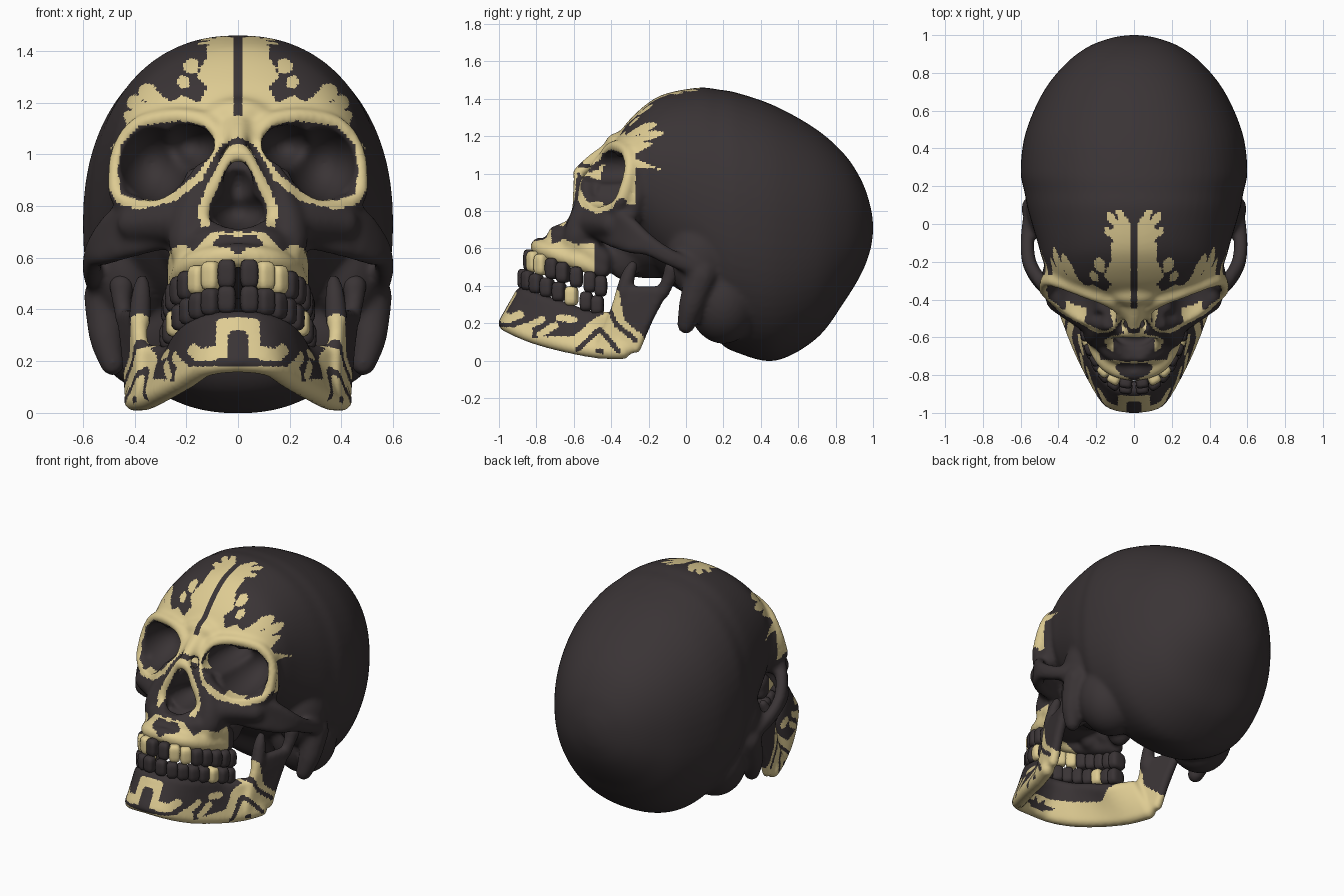
import bpy, bmesh, math
from mathutils import Vector, Matrix

if "Cube" in bpy.data.objects:
    bpy.data.objects.remove(bpy.data.objects["Cube"])

def material(name, rgb):
    m = bpy.data.materials.new(name)
    m.diffuse_color = (*rgb, 1)
    m.use_nodes = True
    m.node_tree.nodes["Principled BSDF"].inputs["Base Color"].default_value = m.diffuse_color
    return m
MATS = [material("charcoal bone", (.042, .034, .036)), material("pale gold", (.73, .6, .29))]

def sphere_template(n):
    bm = bmesh.new()
    bmesh.ops.create_icosphere(bm, subdivisions=n, radius=1)
    data = [v.co.copy() for v in bm.verts], [[v.index for v in f.verts] for f in bm.faces]
    bm.free()
    return data
SPHERES = {n: sphere_template(n) for n in (2, 3, 4)}

def spline(pts, n=8):
    """Catmull-Rom samples through tuples of any length."""
    P = [pts[0]] + list(pts) + [pts[-1]]
    return [[.5 * (2*b + (c-a)*t + (2*a-5*b+4*c-d)*t*t + (3*b-a-3*c+d)*t**3)
             for a, b, c, d in zip(P[i-1], P[i], P[i+1], P[i+2])]
            for i in range(1, len(P) - 2) for t in (k / n for k in range(n))] + [list(pts[-1])]

class Clay:
    """Collects mirrored lumps that are later fused into one surface."""
    def __init__(self):
        self.v, self.f, self.m = [], [], []
    def ball(self, c, s, mat=0, yaw=0, square=False):
        s = s if isinstance(s, tuple) else (s, s, s)
        verts, faces = SPHERES[3 if square else 4 if max(s) > .1 else 2]
        rot = Matrix.Rotation(yaw, 3, 'Z')
        for side in ((1, -1) if abs(c[0]) > .002 else (1,)):
            o = len(self.v)
            for q in verts:
                q = q / sum(abs(a)**4 for a in q)**.25 if square else q
                p = rot @ Vector((q.x*s[0], q.y*s[1], q.z*s[2])) + Vector(c)
                self.v.append((p.x*side, p.y, p.z))
            self.f += [[o+i for i in f[::side]] for f in faces]
            self.m += [mat] * len(faces)
    def tube(self, pts):
        for p in spline(pts):
            self.ball(p[:3], p[3])
    def sheet(self, a, b, r, across=9):
        for p, q in zip(spline(a), spline(b)):
            for k in range(across + 1):
                self.ball(Vector(p).lerp(Vector(q), k / across), r)
    def loft(self, rings):
        n, last = len(rings[0]), len(rings) - 1
        self.v += [p for r in rings for p in r]
        self.f += [[i*n+k, i*n+(k+1) % n, (i+1)*n+(k+1) % n, (i+1)*n+k] for i in range(last) for k in range(n)]
        self.f += [list(range(n))[::-1], list(range(last*n, last*n + n))]
        self.m += [0] * (last*n + 2)
    def build(self, name):
        me = bpy.data.meshes.new(name)
        me.from_pydata(self.v, [], self.f)
        for m in MATS:
            me.materials.append(m)
        me.polygons.foreach_set("material_index", self.m)
        me.polygons.foreach_set("use_smooth", [True] * len(me.polygons))
        ob = bpy.data.objects.new(name, me)
        bpy.context.scene.collection.objects.link(ob)
        return ob

def remesh(ob, size):
    m = ob.modifiers.new("fuse", 'REMESH')
    m.mode, m.voxel_size, m.use_smooth_shade = 'VOXEL', size, True

def bake_and_paint(ob, rule):
    sm = ob.modifiers.new("soften", 'SMOOTH')
    sm.factor, sm.iterations = .5, 8
    me = bpy.data.meshes.new_from_object(ob.evaluated_get(bpy.context.evaluated_depsgraph_get()))
    ob.modifiers.clear()
    ob.data = me
    me.materials.clear()
    for m in MATS:
        me.materials.append(m)
    for p in me.polygons:
        p.material_index = int(rule(abs(p.center.x), p.center.y, p.center.z))
        p.use_smooth = True

def inside(poly, u, v):
    return sum((b > v) != (d > v) and u < (c-a)*(v-b)/(d-b) + a
               for (a, b), (c, d) in zip(poly, poly[1:] + poly[:1])) % 2 == 1

def near(path, u, v, r):
    return any(math.hypot(u-a-t*(c-a), v-b-t*(d-b)) < r for (a, b), (c, d) in zip(path, path[1:])
               for t in [max(0, min(1, ((u-a)*(c-a) + (v-b)*(d-b)) / ((c-a)**2 + (d-b)**2)))])

# Braincase: y, top, bottom, half width, height of widest point
skull = Clay()
sections = [(-.37, 1.2, .8, .30, 1.0), (-.30, 1.29, .65, .425, .98), (-.2, 1.38, .52, .48, .95),
            (-.1, 1.43, .42, .51, .9), (.07, 1.46, .3, .56, .8), (.17, 1.45, .11, .58, .76), (.28, 1.43, .04, .6, .73),
            (.48, 1.36, .0, .575, .70), (.7, 1.235, .12, .48, .68), (.85, 1.1, .32, .36, .69),
            (.94, .96, .47, .24, .70), (.985, .83, .59, .12, .71), (1.0, .74, .68, .03, .71)]
def ring(y, top, bot, w, mid):
    trig = [[math.copysign(abs(t)**.9, t) for t in (math.cos(math.tau*k/64), math.sin(math.tau*k/64))] for k in range(64)]
    return [(w*c, y, mid + s*((top-mid) if s > 0 else (mid-bot))) for c, s in trig]
skull.loft([ring(*s) for s in spline(sections, 6)])
# Skull base, temple and ear bumps
for c, s in [((0, -.28, .86), (.42, .22, .22)), ((0, -.2, .68), (.3, .3, .24)), ((.42, .08, .55), (.15, .18, .22)),
             ((.35, .2, .32), (.2, .19, .23)), ((.17, -.33, .56), (.07, .1, .13)),
             ((0, -.58, .62), (.17, .18, .06)), ((0, -.45, .74), (.18, .14, .2)), ((0, -.36, 1.15), (.13, .075, .07))]:
    skull.ball(c, s)
skull.tube([(.51, .08, .45, .09), (.51, .03, .3, .07), (.485, -.0, .19, .05)])
# Eye socket rims and outer wall
skull.tube([(.07, -.45, 1.06, .04), (.13, -.405, 1.125, .04), (.25, -.365, 1.145, .035), (.38, -.315, 1.115, .035),
            (.45, -.3, 1.03, .035), (.472, -.325, .92, .035), (.455, -.365, .83, .037), (.35, -.44, .8, .04),
            (.22, -.51, .84, .04), (.13, -.53, .94, .04), (.07, -.45, 1.06, .04)])
skull.tube([(.42, -.25, 1.06, .045), (.445, -.26, .9, .045), (.42, -.3, .78, .06)])
# Nose bridge and opening rim
skull.tube([(0, -.43, 1.1, .055), (0, -.52, 1.05, .04), (0, -.575, 1.0, .035)])
skull.tube([(.03, -.575, 1.0, .03), (.08, -.58, .9, .03), (.13, -.585, .8, .03), (.13, -.62, .73, .03), (.03, -.7, .7, .03)])
# Upper jaw, cheekbone and cheek arch
skull.tube([(.1, -.5, .95, .05), (.17, -.54, .8, .07), (.19, -.57, .68, .085), (.17, -.6, .58, .07)])
skull.tube([(.2, -.5, .74, .1), (.3, -.45, .74, .085), (.4, -.4, .73, .07)])
skull.sheet([(.3, -.44, .79), (.42, -.375, .785), (.495, -.3, .735), (.555, -.2, .64), (.565, -.08, .56), (.55, .04, .51)],
            [(.27, -.45, .67), (.4, -.39, .64), (.505, -.3, .61), (.555, -.2, .595), (.565, -.08, .54), (.55, .04, .49)], .038)
skull.tube([(0, -.785, .61, .05), (.08, -.77, .6, .05), (.145, -.73, .585, .05), (.19, -.66, .56, .05),
            (.215, -.57, .53, .05), (.23, -.45, .485, .05)])
skull.tube([(0, -.69, .67, .05), (.09, -.68, .66, .06), (.16, -.62, .64, .06), (.2, -.52, .6, .07), (.22, -.45, .54, .06)])

# Hollows for eyes and nose
EYES = [((.19, -.42, 1.03), (.105, .25, .085)), ((.33, -.44, .965), (.135, .27, .145))]
hollow = Clay()
for c, s in EYES + [((0, -.62, .78), (.105, .22, .075)), ((0, -.62, .87), (.062, .2, .11))]:
    hollow.ball(c, s)
cutter = hollow.build("socket_cutter")
cutter.hide_render = True
remesh(cutter, .016)

# Painted areas seen from the front (x, z), the side (y, z) and the top (x, y)
ORBIT = [(.09, 1.06), (.13, 1.11), (.22, 1.13), (.38, 1.11), (.45, 1.04), (.465, .93), (.455, .85),
         (.38, .82), (.25, .85), (.15, .93), (.09, 1.02)]
MASK = [(.015, 1.15), (.015, 1.5), (.14, 1.5), (.12, 1.38), (.16, 1.3), (.12, 1.26), (.15, 1.2), (.22, 1.23),
        (.26, 1.2), (.32, 1.25), (.36, 1.24), (.35, 1.2), (.43, 1.22), (.41, 1.17), (.47, 1.16), (.46, 1.1),
        (.505, 1), (.505, .88), (.47, .81), (.38, .785), (.24, .82), (.14, .9), (.07, 1.03), (0, 1.07), (0, 1.15)]
NOSE = [(0, 1.04), (.04, 1.03), (.11, .9), (.16, .78), (.14, .72), (.11, .72), (.11, .8), (.06, .92), (.03, .97), (0, .97)]
FINGERS = [(.015, -.13), (.02, .0), (.07, .08), (.1, .08), (.085, .02), (.13, .07), (.15, .04), (.1, -.03),
           (.15, -.02), (.16, -.05), (.11, -.08), (.13, -.13)]
GUM = [(-.86, .63), (-.75, .65), (-.73, .7), (-.69, .69), (-.7, .63), (-.65, .65), (-.58, .62), (-.49, .63),
       (-.49, .42), (-.7, .52), (-.86, .58)]
STREAKS = [[(-.36, 1.2), (-.17, 1.16), (-.3, 1.09)], [(-.34, 1.11), (-.13, 1.02), (-.3, 1.04)]]
SPOTS = [(.18, 1.34, .03), (.21, 1.28, .025), (.35, 1.24, .035), (.40, 1.2, .03)]
def skull_gold(x, y, z):
    if y > -.12 or z < .42:
        return z > 1.2 and y < .1 and inside(FINGERS, x, y)
    if z < .72:
        outer = y < -.72 or x > .19 + .2*(y + .66)
        return outer and y < -.48 and inside(GUM, y, z) and math.hypot(x, z - .64) > .025
    deep = y > -.38 + .45*(x - .28) + .42*(z - .97)
    if deep and any(sum(((p-a)/b)**2 for p, a, b in zip((x, y, z), c, s)) < 1.2 for c, s in EYES):
        return False  # inside the eye socket
    if x > .3 and any(inside(s, y, z) for s in STREAKS):
        return not inside(ORBIT, x, z)
    if z > 1.15 and any(math.hypot(x-a, z-b) < r for a, b, r in SPOTS) or y < -.45 and inside(NOSE, x, z):
        return True
    return (y < -.27 or z > 1.17) and inside(MASK, x, z) and not inside(ORBIT, x, z)

cranium = skull.build("skull")
remesh(cranium, .016)
cut = cranium.modifiers.new("sockets", 'BOOLEAN')
cut.operation, cut.solver, cut.object = 'DIFFERENCE', 'EXACT', cutter
remesh(cranium, .0115)
bake_and_paint(cranium, skull_gold)
bpy.data.objects.remove(cutter)

# Lower jaw: body, rear branch, and its two upper points
jaw = Clay()
jaw.sheet([(0, -.96, .2), (.12, -.935, .185), (.2, -.82, .135), (.28, -.66, .09), (.35, -.48, .055), (.4, -.34, .05)],
          [(0, -.875, .35), (.09, -.855, .345), (.17, -.78, .315), (.215, -.66, .275), (.25, -.52, .225), (.33, -.4, .22)], .045)
jaw.sheet([(.37, -.46, .06), (.37, -.4, .2), (.38, -.365, .3), (.38, -.345, .37)],
          [(.41, -.27, .07), (.42, -.215, .2), (.43, -.165, .3), (.44, -.13, .37)], .032)
jaw.tube([(.38, -.335, .36, .045), (.375, -.31, .45, .04), (.37, -.285, .51, .027)])
jaw.tube([(.44, -.125, .36, .035), (.45, -.09, .44, .04), (.45, -.07, .49, .05)])
RIM = [(-1.1, .15), (-.85, .12), (-.7, .13), (-.6, .13), (-.5, .22), (-.44, .25), (-.43, .38), (-.36, .38),
       (-.33, .22), (-.22, .12), (-.1, .06), (-.3, -.1), (-1.1, -.1)]
CHEVRONS = [[(-.58, .06), (-.46, .17), (-.36, .05)], [(-.42, .3), (-.37, .19), (-.27, .11)], [(-.47, .05), (-.45, .05)]]
DASHES = [[(-.9, .17), (-.83, .19), (-.77, .22)], [(-.78, .14), (-.7, .19)], [(-.68, .23), (-.6, .22)]]
CHIN = [(0, .345), (.06, .34), (.06, .235), (.15, .225), (.17, .24)]
def jaw_gold(x, y, z):
    outer = x > .185 + .33*(y + .82) - .4*(z - .2) or y < -.9 + .45*x
    if not outer:
        return inside(RIM, y, z) or z < .2 - .3*(y + .7)
    if any(near(c, y, z, .013) for c in CHEVRONS):
        return False
    return (y < -.82 and (near(CHIN, x, z, .025) or z < .18)) or inside(RIM, y, z) or any(near(d, y, z, .018) for d in DASHES)
mandible = jaw.build("lower_jaw")
remesh(mandible, .0115)
bake_and_paint(mandible, jaw_gold)

# Teeth walked along each dental arch, a few of them gold
def teeth(name, arch, z0, half, gold):
    row, run, i, path = Clay(), 0, 0, [Vector(p) for p in spline(arch, 12)]
    for a, b in zip(path, path[1:]):
        run += (b - a).length
        if run >= .036 + .068*i and i < 8:
            yaw = math.atan2(b.y - a.y, b.x - a.x)
            row.ball((b.x, b.y, z0 - .36*(b.y + .86)), (.034, .03 + .003*i, half), int(i in gold), yaw, True)
            i += 1
    row.build(name)
teeth("upper_teeth", [(0, -.845), (.08, -.83), (.15, -.78), (.2, -.7), (.235, -.6), (.25, -.4)], .545, .056, (1, 2))
teeth("lower_teeth", [(0, -.875), (.08, -.86), (.15, -.80), (.2, -.71), (.235, -.6), (.26, -.4)], .435, .052, (5,))
